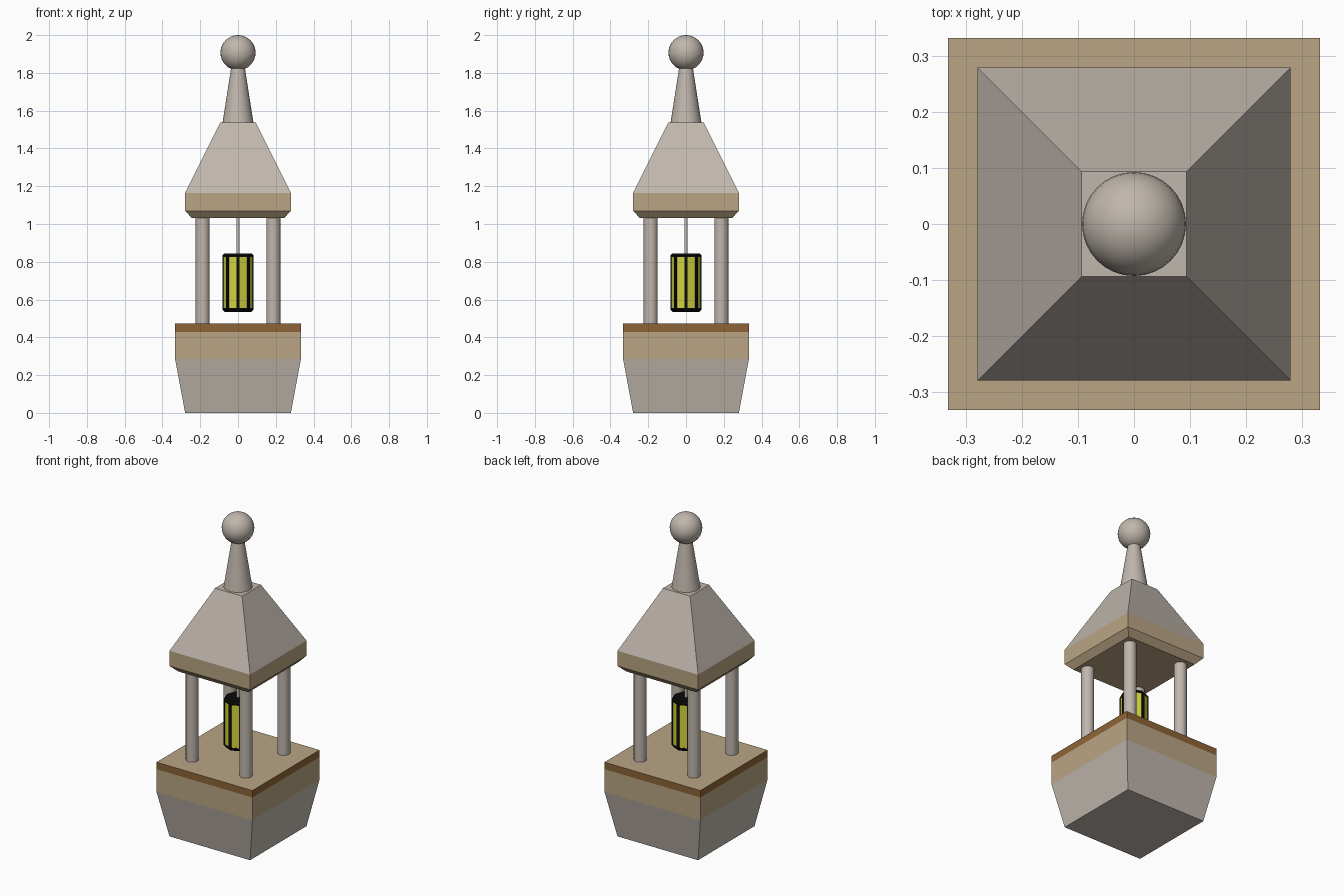
import bpy, bmesh, math
from mathutils import Matrix

if "Cube" in bpy.data.objects:
    bpy.data.objects.remove(bpy.data.objects["Cube"])


def srgb(r, g, b):
    return [((c / 255 + 0.055) / 1.055) ** 2.4 if c > 10 else c / 255 / 12.92 for c in (r, g, b)] + [1]


def material(name, *rgb):
    m = bpy.data.materials.new(name)
    m.diffuse_color = srgb(*rgb)
    m.use_nodes = True
    m.node_tree.nodes["Principled BSDF"].inputs["Base Color"].default_value = m.diffuse_color
    return m


stone = material("grey_stone", 192, 183, 173)
tan = material("tan_stone", 186, 165, 132)
brown = material("brown_trim", 142, 100, 55)
yellow = material("yellow_glass", 212, 212, 64)
black = material("black_iron", 10, 10, 10)


def finish(name, bm, mats, smooth=False):
    bmesh.ops.recalc_face_normals(bm, faces=bm.faces)
    me = bpy.data.meshes.new(name)
    bm.to_mesh(me)
    bm.free()
    for m in mats:
        me.materials.append(m)
    ob = bpy.data.objects.new(name, me)
    bpy.context.collection.objects.link(ob)
    if smooth:
        bpy.ops.object.select_all(action='DESELECT')
        ob.select_set(True)
        bpy.context.view_layer.objects.active = ob
        bpy.ops.object.shade_smooth_by_angle(angle=math.radians(35))
    return ob


def loft(name, rings, mats, bands=None, sides=4, smooth=False, at=(0, 0)):
    """Stack (radius, z) rings; squares take a half width. bands: bottom, each band, top."""
    bm = bmesh.new()
    k, turn = (math.sqrt(2), math.pi / 4) if sides == 4 else (1, 0)
    loops = []
    for r, z in rings:
        angles = [turn + 2 * math.pi * i / sides for i in range(sides)]
        loops.append([bm.verts.new((at[0] + k * r * math.cos(a), at[1] + k * r * math.sin(a), z)) for a in angles])
    bands = bands or [0] * (len(rings) + 1)
    bm.faces.new(loops[0][::-1]).material_index = bands[0]
    for lo, hi, band in zip(loops, loops[1:], bands[1:]):
        for i in range(sides):
            j = (i + 1) % sides
            bm.faces.new((lo[i], lo[j], hi[j], hi[i])).material_index = band
    bm.faces.new(loops[-1]).material_index = bands[-1]
    return finish(name, bm, mats, smooth)


# Plinth: flared stone foot, tan band, brown trim, tan deck
loft("plinth", [(0.28, 0), (0.333, 0.285), (0.333, 0.428), (0.333, 0.472)],
     [stone, tan, brown], [0, 0, 1, 2, 1])

# Four corner pillars
for sx, nx in ((-1, "left"), (1, "right")):
    for sy, ny in ((-1, "front"), (1, "back")):
        loft(f"pillar_{ny}_{nx}", [(0.037, 0.47), (0.037, 1.035)], [stone],
             sides=32, smooth=True, at=(sx * 0.187, sy * 0.187))

# Roof: chamfered tan eaves under a truncated pyramid
loft("roof", [(0.245, 1.032), (0.28, 1.07), (0.28, 1.165), (0.094, 1.537)],
     [stone, tan], [1, 1, 1, 0, 0])

# Spire and ball finial
loft("spire", [(0.082, 1.535), (0.036, 1.83)], [stone], sides=32, smooth=True)
bm = bmesh.new()
bmesh.ops.create_uvsphere(bm, u_segments=32, v_segments=16, radius=0.093,
                          matrix=Matrix.Translation((0, 0, 1.907)))
finish("finial_ball", bm, [stone], True)

# Hanging lantern: rod, glass, caps and corner bars
loft("lantern_rod", [(0.009, 0.84), (0.009, 1.035)], [stone], sides=16, smooth=True)
loft("lantern_glass", [(0.08, 0.55), (0.08, 0.83)], [yellow], sides=8)
loft("lantern_top_cap", [(0.083, 0.824), (0.083, 0.832), (0.072, 0.845)], [black], sides=8)
loft("lantern_bottom_cap", [(0.072, 0.535), (0.083, 0.548), (0.083, 0.556)], [black], sides=8)
bm = bmesh.new()
for i in range(8):
    bmesh.ops.create_cube(bm, size=1, matrix=Matrix.Rotation(i * math.pi / 4, 4, 'Z')
                          @ Matrix.Translation((0.0765, 0, 0.69))
                          @ Matrix.Diagonal((0.012, 0.016, 0.28, 1)))
finish("lantern_bars", bm, [black])
